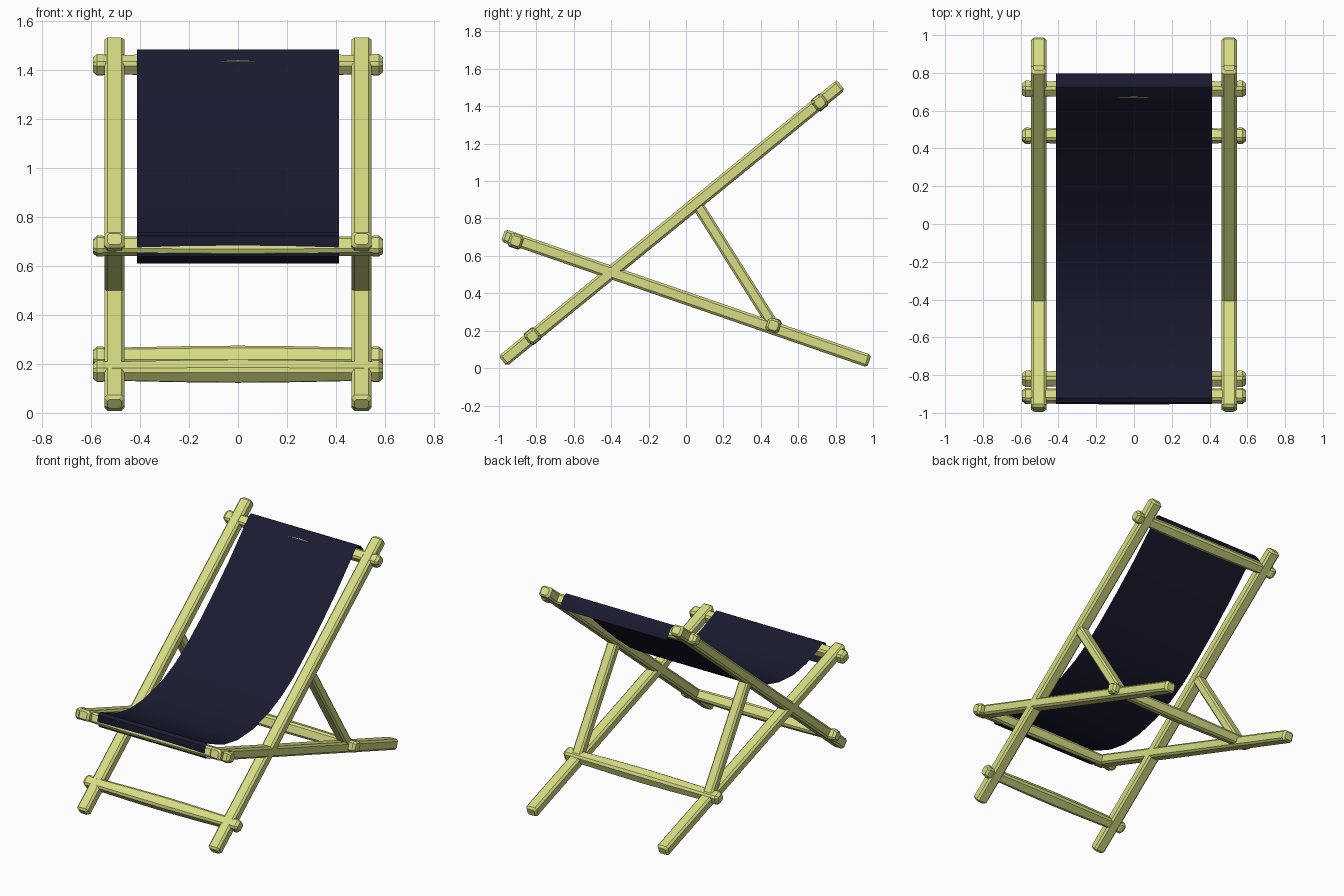
import bpy, bmesh, math
from mathutils import Vector

if "Cube" in bpy.data.objects:
    bpy.data.objects.remove(bpy.data.objects["Cube"])


def material(name, rgb):
    m = bpy.data.materials.new(name)
    m.diffuse_color = (*rgb, 1)
    m.use_nodes = True
    m.node_tree.nodes["Principled BSDF"].inputs["Base Color"].default_value = m.diffuse_color
    return m


WOOD = material("pale_wood", (0.68, 0.72, 0.23))
CLOTH = material("navy_cloth", (0.010, 0.011, 0.030))


def finish(bm, name, mat):
    me = bpy.data.meshes.new(name)
    bm.to_mesh(me)
    bm.free()
    ob = bpy.data.objects.new(name, me)
    bpy.context.collection.objects.link(ob)
    me.materials.append(mat)
    return ob


def loft(name, side, up, stations):
    """Chamfered-square rings; each station is (centre, half_side, half_up)."""
    bm = bmesh.new()
    rings = []
    for c, a, b in stations:
        k = 0.36 * min(a, b)
        pts = [(a, b - k), (a - k, b), (k - a, b), (-a, b - k),
               (-a, k - b), (k - a, -b), (a - k, -b), (a, k - b)]
        rings.append([bm.verts.new(c + side * u + up * v) for u, v in pts])
    for r, s in zip(rings, rings[1:]):
        for i in range(8):
            j = (i + 1) % 8
            bm.faces.new((r[i], r[j], s[j], s[i]))
    bm.faces.new(rings[0])
    bm.faces.new(rings[-1])
    bmesh.ops.recalc_face_normals(bm, faces=bm.faces)
    return finish(bm, name, WOOD)


def beam(name, x, p, q, a, b):
    """Straight side timber between two (y, z) points with chamfered ends."""
    p, q = Vector((x, *p)), Vector((x, *q))
    d = (q - p).normalized()
    side = Vector((1, 0, 0))
    t = d * 0.014
    e = 0.68
    loft(name, side, side.cross(d),
         [(p, a * e, b * e), (p + t, a, b), (q - t, a, b), (q, a * e, b * e)])


def crossbar(name, y, z, angle):
    """Crossbar with knobbed ends and a slightly swollen middle."""
    half = [(0.592, 0.025), (0.575, 0.037), (0.553, 0.037), (0.54, 0.033),
            (0.46, 0.034), (0.23, 0.038)]
    prof = [(-x, r) for x, r in half] + [(0, 0.040)] + half[::-1]
    c, s = math.cos(angle), math.sin(angle)
    loft(name, Vector((0, c, s)), Vector((0, -s, c)),
         [(Vector((x, y, z)), r, r) for x, r in prof])


# side timbers and props
for label, sx in (("left", -1), ("right", 1)):
    x = sx * 0.504
    beam(label + "_back_rail", x, (-0.98, 0.037), (0.828, 1.513), 0.041, 0.035)
    beam(label + "_seat_rail", x, (-0.978, 0.710), (0.98, 0.037), 0.041, 0.035)
    beam(label + "_prop", x, (0.06, 0.875), (0.482, 0.205), 0.036, 0.031)

# crossbars
A, B = math.atan2(1.476, 1.808), math.atan2(-0.673, 1.958)
crossbar("top_crossbar", 0.715, 1.42, A)
crossbar("front_foot_crossbar", -0.82, 0.17, A)
crossbar("seat_front_crossbar", -0.91, 0.68, B)
crossbar("prop_crossbar", 0.467, 0.228, B)

# sling cloth: side profile swept across the width
path = [(-0.87, 0.61), (-0.935, 0.637), (-0.952, 0.685), (-0.945, 0.722),
        (-0.92, 0.735), (-0.84, 0.70), (-0.73, 0.658), (-0.59, 0.635),
        (-0.43, 0.645), (-0.25, 0.692), (-0.11, 0.755), (0.02, 0.835),
        (0.17, 0.955), (0.33, 1.095), (0.49, 1.245), (0.64, 1.402),
        (0.69, 1.455), (0.725, 1.483), (0.755, 1.468), (0.78, 1.437),
        (0.798, 1.405)]
bm = bmesh.new()
cols = [[bm.verts.new((x, y, z)) for y, z in path]
        for x in (-0.412, -0.137, 0.137, 0.412)]
for l, r in zip(cols, cols[1:]):
    for i in range(len(path) - 1):
        bm.faces.new((l[i], r[i], r[i + 1], l[i + 1]))
cloth = finish(bm, "sling_cloth", CLOTH)
for o in bpy.context.selected_objects:
    o.select_set(False)
cloth.select_set(True)
bpy.context.view_layer.objects.active = cloth
bpy.ops.object.shade_smooth_by_angle(angle=math.radians(40))
